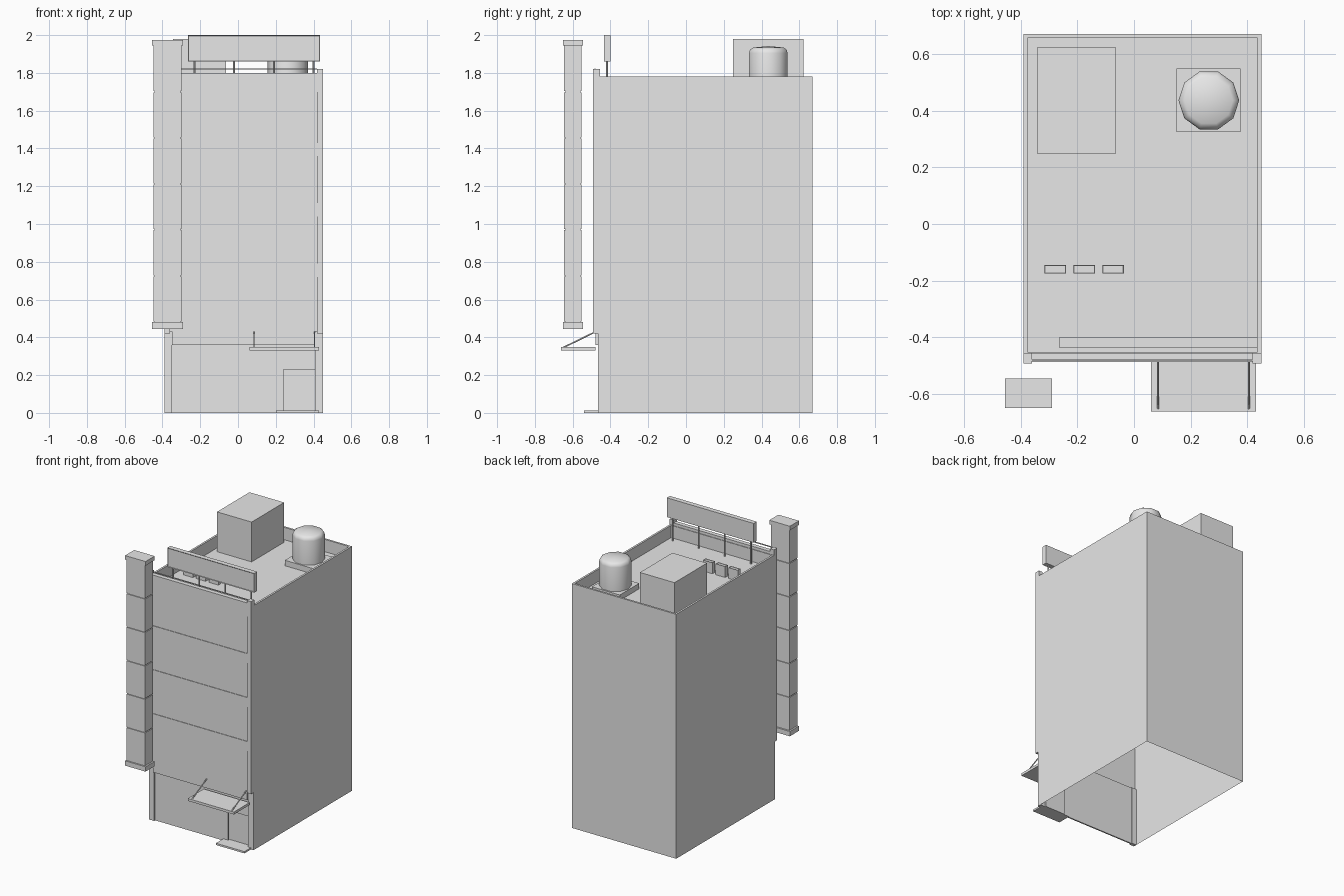
import bpy, bmesh, math
from mathutils import Vector

if "Cube" in bpy.data.objects:
    bpy.data.objects.remove(bpy.data.objects["Cube"], do_unlink=True)

grey = bpy.data.materials.new("plain_grey")
grey.use_nodes = True
grey.diffuse_color = (0.8, 0.8, 0.8, 1)
grey.node_tree.nodes["Principled BSDF"].inputs["Base Color"].default_value = (0.8, 0.8, 0.8, 1)


def finish(name, bm):
    mesh = bpy.data.meshes.new(name)
    bm.to_mesh(mesh)
    bm.free()
    mesh.materials.append(grey)
    obj = bpy.data.objects.new(name, mesh)
    bpy.context.collection.objects.link(obj)
    return obj


def box_mesh(x, y, z):
    """Box spanning the (low, high) pairs x, y and z."""
    bm = bmesh.new()
    bmesh.ops.create_cube(bm, size=1)
    for v in bm.verts:
        v.co = [r[0] if c < 0 else r[1] for c, r in zip(v.co, (x, y, z))]
    return bm


def box(name, x, y, z):
    return finish(name, box_mesh(x, y, z))


def face_toward(bm, direction):
    return max(bm.faces, key=lambda f: f.normal.dot(Vector(direction)))


def rod(name, a, b, radius):
    a, b = Vector(a), Vector(b)
    bm = bmesh.new()
    bmesh.ops.create_cone(bm, cap_ends=True, segments=6, radius1=radius,
                          radius2=radius, depth=(b - a).length)
    obj = finish(name, bm)
    obj.location = (a + b) / 2
    obj.rotation_euler = (b - a).to_track_quat('Z', 'Y').to_euler()


ROOF = 1.69
LEFT, RIGHT = -0.39, 0.45

# Building shell: open underneath and at the front, sunken roof behind a parapet
bm = box_mesh((LEFT, RIGHT), (-0.465, 0.67), (0, 1.78))
bm.normal_update()
top = face_toward(bm, (0, 0, 1))
openings = [face_toward(bm, (0, 0, -1)), face_toward(bm, (0, -1, 0))]
bmesh.ops.inset_region(bm, faces=[top], thickness=0.02)
sunk = bmesh.ops.extrude_discrete_faces(bm, faces=[top])["faces"][0]
for v in sunk.verts:
    v.co.z = ROOF
bmesh.ops.delete(bm, geom=openings, context='FACES')
finish("building_shell", bm)

# Upper facade with corner columns, shallow spandrels and top fascia
box("facade_wall", (-0.36, 0.418), (-0.482, -0.455), (0.43, 1.70))
box("facade_fascia", (-0.36, 0.418), (-0.487, -0.455), (1.70, 1.80))
for level in (0.75, 1.07, 1.39):
    box("facade_spandrel", (-0.36, 0.418), (-0.486, -0.48), (level - 0.03, level + 0.04))
box("facade_rail", (-0.36, 0.418), (-0.484, -0.478), (1.818, 1.824))
for x in ((LEFT, -0.36), (0.418, RIGHT)):
    box("facade_column", x, (-0.492, -0.455), (0.42, 1.82))

# Ground floor
for x in ((LEFT, -0.35), (0.408, RIGHT)):
    box("ground_pilaster", x, (-0.466, -0.44), (0, 0.43))
box("shop_wall", (-0.35, 0.24), (-0.455, -0.445), (0, 0.37))
box("door_header", (0.24, 0.408), (-0.455, -0.445), (0.23, 0.37))
box("door", (0.24, 0.408), (-0.44, -0.434), (0, 0.23))
box("shop_band", (-0.35, 0.408), (-0.48, -0.445), (0.36, 0.43))
box("door_step", (0.20, 0.43), (-0.54, -0.44), (0, 0.013))

# Entrance canopy on two stays
box("canopy", (0.06, 0.43), (-0.662, -0.48), (0.33, 0.348))
for x in (0.085, 0.405):
    rod("canopy_stay", (x, -0.652, 0.345), (x, -0.482, 0.428), 0.004)

# Vertical blade sign made of stacked boxes
joints = [0.48, 0.725, 0.97, 1.212, 1.456, 1.70, 1.95]
for low, high in zip(joints, joints[1:]):
    box("blade_sign_box", (-0.447, -0.298), (-0.645, -0.552), (low + 0.003, high - 0.003))
box("blade_sign_core", (-0.441, -0.304), (-0.639, -0.558), (0.47, 1.95))
for z in ((0.445, 0.48), (1.945, 1.975)):
    box("blade_sign_cap", (-0.455, -0.29), (-0.65, -0.545), z)

# Roof billboard with raised rim, on posts
bm = box_mesh((-0.265, 0.435), (-0.435, -0.40), (1.86, 2.0))
bm.normal_update()
front = face_toward(bm, (0, -1, 0))
bmesh.ops.inset_region(bm, faces=[front], thickness=0.006, depth=-0.004)
finish("roof_billboard", bm)
for i in range(4):
    x = -0.23 + 0.21 * i
    rod("billboard_post", (x, -0.418, ROOF), (x, -0.418, 1.87), 0.006)

# Stair house and small roof units
box("stair_house", (-0.343, -0.064), (0.248, 0.622), (ROOF, 1.98))
for i in range(3):
    x = -0.316 + 0.102 * i
    bm = box_mesh((x, x + 0.076), (-0.175, -0.145), (ROOF, 1.77))
    bm.normal_update()
    lid = face_toward(bm, (0, 0, 1))
    bmesh.ops.inset_region(bm, faces=[lid], thickness=0.003, depth=-0.004)
    finish("roof_unit", bm)

# Water tank: ten-sided, rounded shoulder, on a slab
box("tank_slab", (0.15, 0.375), (0.325, 0.548), (ROOF, 1.73))
bm = bmesh.new()
profile = [(0.107, 1.73), (0.107, 1.905), (0.102, 1.923), (0.085, 1.934), (0, 1.942)]
verts = [bm.verts.new((r, 0, z)) for r, z in profile]
edges = [bm.edges.new(pair) for pair in zip(verts, verts[1:])]
bmesh.ops.spin(bm, geom=verts + edges, cent=(0, 0, 0), axis=(0, 0, 1),
               angle=math.tau, steps=10)
bmesh.ops.remove_doubles(bm, verts=bm.verts, dist=0.0005)
bmesh.ops.recalc_face_normals(bm, faces=bm.faces)
for f in bm.faces:
    f.smooth = True
tank = finish("water_tank", bm)
tank.location = (0.264, 0.436, 0)
